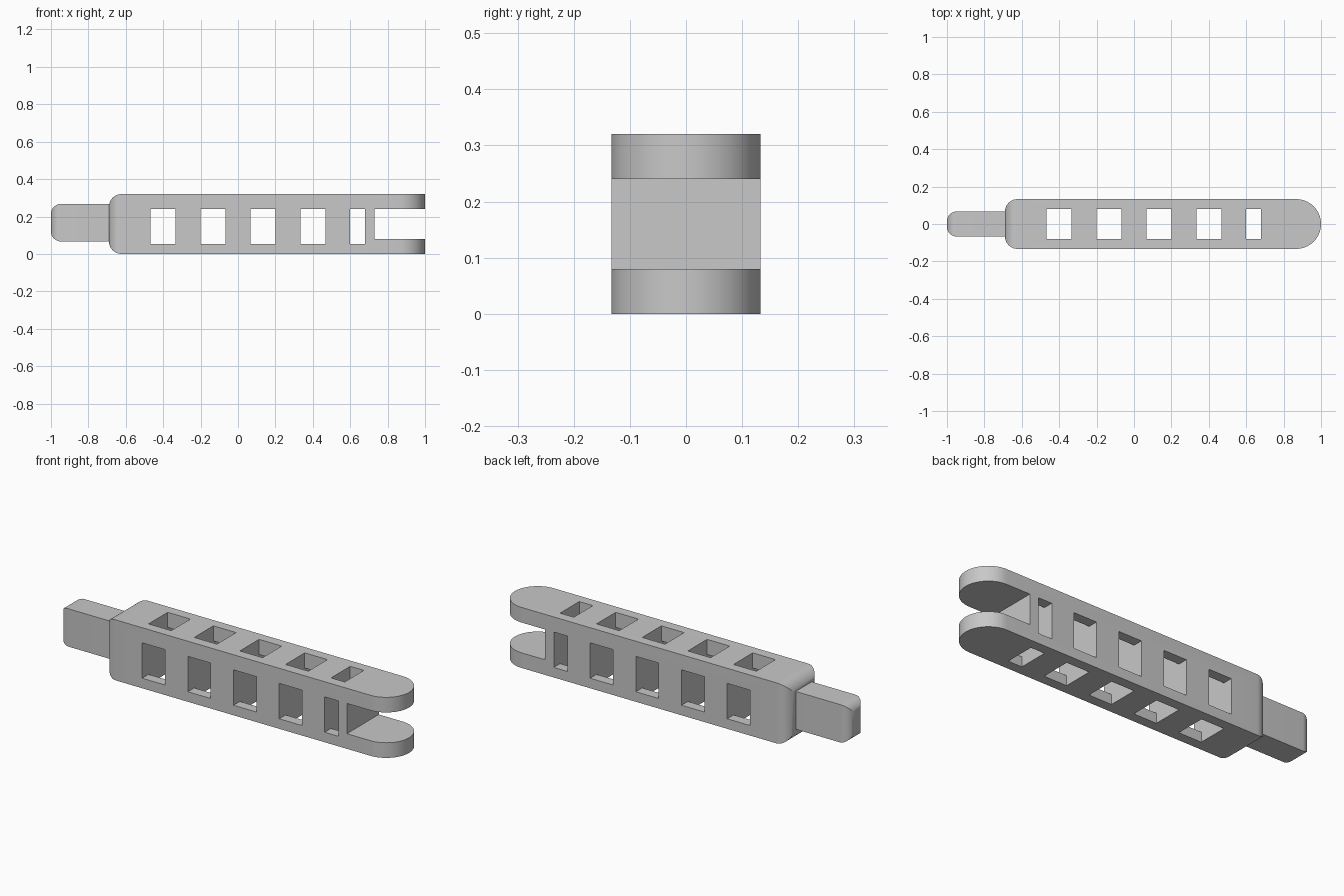
import bpy
import bmesh
from math import cos, sin, pi

if "Cube" in bpy.data.objects:
    bpy.data.objects.remove(bpy.data.objects["Cube"], do_unlink=True)

# Single matte grey
grey = bpy.data.materials.new("light_grey")
grey.use_nodes = True
colour = (0.58, 0.58, 0.58, 1)
grey.diffuse_color = colour
grey.node_tree.nodes["Principled BSDF"].inputs["Base Color"].default_value = colour

# Sizes
HALF_W, HEIGHT = 0.133, 0.32
BODY_START, BODY_END = -0.69, 1.0
HOLE_Y, HOLE_LOW, HOLE_HIGH = 0.08, 0.053, 0.24

PLACE = {
    "x": lambda p, d: (d, p[0], p[1]),
    "y": lambda p, d: (p[0], d, p[1]),
    "z": lambda p, d: (p[0], p[1], d),
}


def arc(cx, cy, r, start, end, steps):
    angles = [start + (end - start) * i / steps for i in range(steps + 1)]
    return [(cx + r * cos(a), cy + r * sin(a)) for a in angles]


def prism(name, outline, low, high, axis):
    """Extrude a flat outline along an axis."""
    bm = bmesh.new()
    face = bm.faces.new([bm.verts.new(PLACE[axis](p, low)) for p in outline])
    top = bmesh.ops.extrude_face_region(bm, geom=[face])["geom"]
    shift = PLACE[axis]((0, 0), high - low)
    bmesh.ops.translate(bm, vec=shift, verts=[v for v in top if isinstance(v, bmesh.types.BMVert)])
    bmesh.ops.recalc_face_normals(bm, faces=bm.faces)
    mesh = bpy.data.meshes.new(name)
    bm.to_mesh(mesh)
    bm.free()
    mesh.materials.append(grey)
    obj = bpy.data.objects.new(name, mesh)
    bpy.context.collection.objects.link(obj)
    return obj


def combine(obj, tool, operation):
    """Apply a boolean and discard the tool."""
    bpy.context.view_layer.objects.active = obj
    mod = obj.modifiers.new("cut", "BOOLEAN")
    mod.operation, mod.object, mod.solver = operation, tool, "EXACT"
    bpy.ops.object.modifier_apply(modifier=mod.name)
    bpy.data.objects.remove(tool, do_unlink=True)


def rounded_start(x, low, high, r):
    """Two rounded corners at the low x end, listed anticlockwise."""
    return (arc(x + r, high - r, r, pi / 2, pi, 10)
            + arc(x + r, low + r, r, pi, 1.5 * pi, 10))


def box_outline(low, high):
    return [(low[0], low[1]), (high[0], low[1]), (high[0], high[1]), (low[0], high[1])]


def rounded_bar(name, start, half_w, low, high, r, plan_end, side_end):
    """Bar whose start is rounded both in plan and from the side."""
    plan = rounded_start(start, -half_w, half_w, r) + plan_end
    side = rounded_start(start, low, high, r) + [(side_end, low), (side_end, high)]
    bar = prism(name, plan, low - 0.1, high + 0.1, "z")
    combine(bar, prism("side_shape", side, -0.5, 0.5, "y"), "INTERSECT")
    return bar


# Main beam with a semicircular far end
nose = arc(BODY_END - HALF_W, 0, HALF_W, -pi / 2, pi / 2, 40)
beam = rounded_bar("beam", BODY_START, HALF_W, 0, HEIGHT, 0.067, nose, 1.2)

# Square holes crossing through the beam both ways
y, a, b, far = HOLE_Y, HOLE_LOW, HOLE_HIGH, 0.6
cross = [(-y, -far), (y, -far), (y, a), (far, a), (far, b), (y, b),
         (y, far), (-y, far), (-y, b), (-far, b), (-far, a), (-y, a)]
holes = [(-0.467 + 0.267 * i, 0.133) for i in range(4)] + [(0.6, 0.08)]
for x, width in holes:
    combine(beam, prism("hole", cross, x, x + width, "x"), "DIFFERENCE")

# Slot that splits the far end into a fork
slot = prism("slot", box_outline((0.73, 0.08), (1.2, 0.24)), -0.5, 0.5, "y")
combine(beam, slot, "DIFFERENCE")

# Narrow peg at the other end, set into the beam
peg_end = [(-0.6, -0.067), (-0.6, 0.067)]
peg = rounded_bar("peg", -1.0, 0.067, 0.067, 0.267, 0.053, peg_end, -0.5)

# Smooth the rounded ends, keep the edges sharp
for obj in (beam, peg):
    bpy.ops.object.select_all(action="DESELECT")
    obj.select_set(True)
    bpy.context.view_layer.objects.active = obj
    bpy.ops.object.shade_smooth_by_angle(angle=pi / 6)
